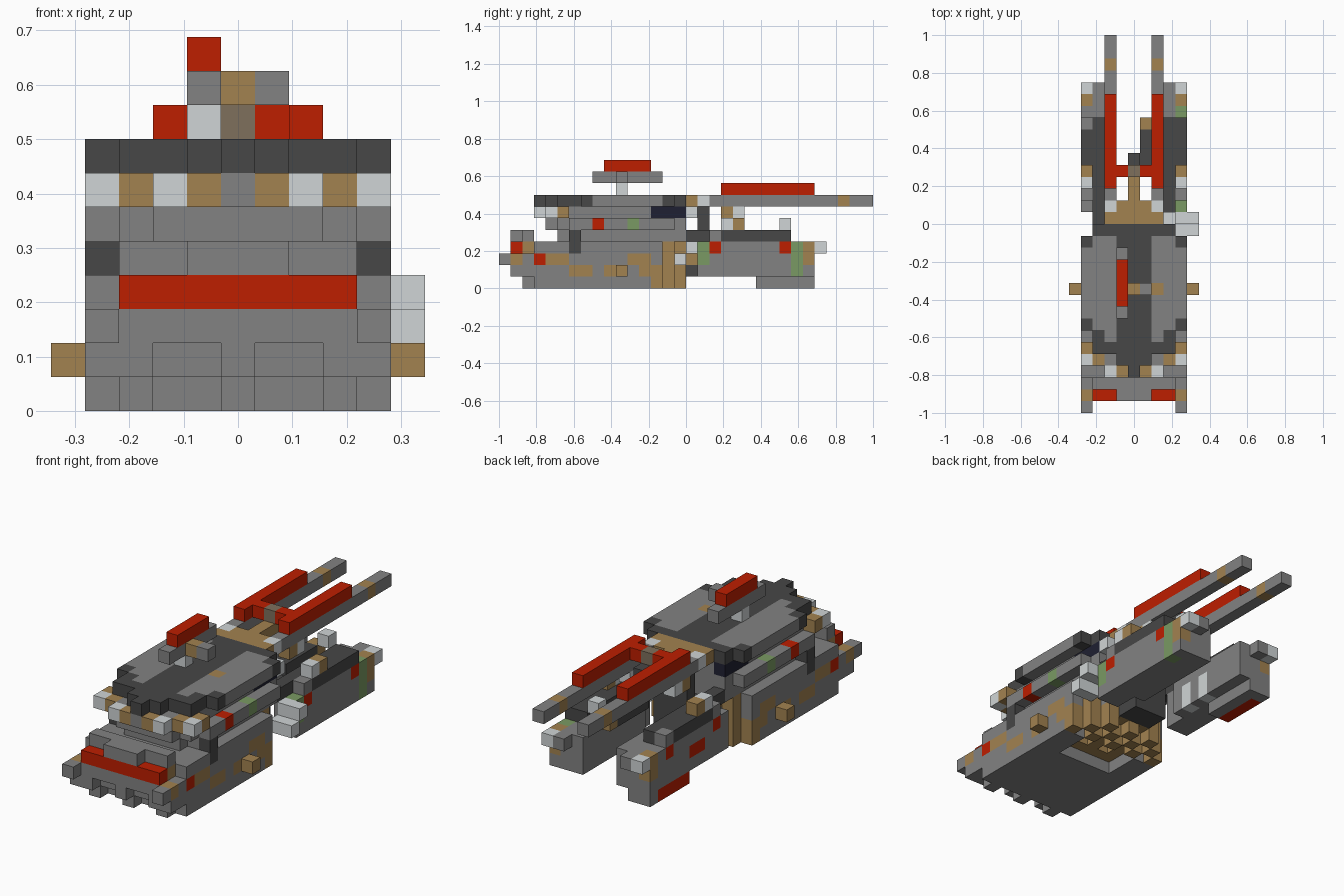
import bpy
import bmesh
from mathutils import Vector

cube = bpy.data.objects.get("Cube")
if cube:
    bpy.data.objects.remove(cube, do_unlink=True)

UNIT = 1 / 16
PALETTE = {
    "steel grey": "#828282", "dark grey": "#474747", "pale grey": "#d0d5d6",
    "tan": "#a28250", "red": "#be1e00", "green": "#7a9a63",
    "navy": "#1f2032", "olive brown": "#7e705c",
}
GREY, DARK, PALE, TAN, RED, GREEN, NAVY, OLIVE = PALETTE
NAMES = list(PALETTE)


def linear(value):
    value /= 255
    return value / 12.92 if value <= 0.04045 else ((value + 0.055) / 1.055) ** 2.4


def make_material(name, code):
    colour = [linear(int(code[n:n + 2], 16)) for n in (1, 3, 5)] + [1]
    material = bpy.data.materials.new(name)
    material.use_nodes = True
    material.diffuse_color = colour
    node = material.node_tree.nodes["Principled BSDF"]
    node.inputs["Base Color"].default_value = colour
    node.inputs["Roughness"].default_value = 0.9
    return material


MATERIALS = [make_material(name, code) for name, code in PALETTE.items()]
blocks = {}


def span(value):
    return range(value[0], value[1] + 1) if isinstance(value, tuple) else (value,)


def box(part, colour, x, y, z, mirror=False):
    """Fill a range of unit blocks; later boxes replace earlier ones."""
    for i in span(x):
        for j in span(y):
            for k in span(z):
                blocks[i, j, k] = (part, colour)
                if mirror:
                    blocks[10 - i, j, k] = (part, colour)


def carve(x, y, z):
    """Remove a range of unit blocks on both sides."""
    for i in span(x):
        for j in span(y):
            for k in span(z):
                blocks.pop((i, j, k), None)
                blocks.pop((10 - i, j, k), None)


def stepped(part, colour, z, first_row, widths):
    """Centred rows of given half width, one row after another."""
    for step, half in enumerate(widths):
        box(part, colour, x=(5 - half, 5 + half), y=first_row + step, z=z)


# Main hull with a toothed lower edge, tapering at the far end
box("hull", GREY, x=(1, 9), y=(1, 12), z=(2, 3))
stepped("hull", GREY, (2, 3), 13, [4, 3, 2])
box("hull", GREY, x=(1, 9), y=(2, 12), z=1)
box("hull", GREY, x=(1, 9), y=(3, 12), z=0)
for tooth in (2, 5, 8):
    box("hull", GREY, x=tooth, y=1, z=1)
    box("hull", GREY, x=tooth, y=2, z=0)
box("hull", GREY, x=1, y=1, z=1, mirror=True)
box("hull", GREY, x=1, y=0, z=2, mirror=True)
carve(x=(3, 5), y=(10, 12), z=0)

# Tan lattice under the tapered end
box("lattice", TAN, x=(3, 7), y=(10, 12), z=1)
for row, first in ((13, 1), (14, 2), (15, 3)):
    box("lattice", TAN, x=(first, first + 1), y=row, z=1, mirror=True)
    for i in range(first, 11 - first, 2):
        box("lattice", TAN, x=i, y=row, z=0)
for i in (4, 6):
    carve(x=i, y=11, z=1)

# Rear bumper
box("bumper", RED, x=(2, 8), y=1, z=3)
box("bumper", GREY, x=(4, 6), y=1, z=4)
box("bumper", GREY, x=(2, 8), y=2, z=4)
carve(x=1, y=(1, 2), z=3)
box("bumper", TAN, x=2, y=2, z=3, mirror=True)
box("bumper", TAN, x=1, y=1, z=2, mirror=True)

# Coloured running gear along both sides
for row, level in ((6, 1), (7, 1), (9, 1), (12, 1), (4, 2), (5, 2),
                   (11, 2), (12, 2)):
    box("running_gear", TAN, x=1, y=row, z=level, mirror=True)
box("running_gear", TAN, x=2, y=14, z=(2, 3), mirror=True)
box("running_gear", TAN, x=3, y=15, z=3, mirror=True)
box("running_gear", RED, x=1, y=3, z=2, mirror=True)
box("running_gear", DARK, x=1, y=6, z=3, mirror=True)
box("axle_ends", TAN, x=0, y=10, z=1, mirror=True)
box("side_canisters", PALE, x=(9, 10), y=15, z=2)
box("side_canisters", PALE, x=(9, 10), y=16, z=3)

# Turret body with recessed bands under the skirt and the roof
stepped("turret", GREY, 4, 5, [2] + [3] * 10)
stepped("turret", GREY, 5, 4, [2, 3] + [4] * 9 + [3])
stepped("turret", GREY, 6, 3, [2, 4, 4] + [3] * 10)
box("turret", DARK, x=1, y=6, z=4, mirror=True)
box("turret", RED, x=1, y=8, z=5, mirror=True)
box("turret", GREEN, x=1, y=11, z=5, mirror=True)
box("turret", NAVY, x=2, y=(13, 15), z=6, mirror=True)

# Storage band behind the turret
box("storage_band", PALE, x=3, y=3, z=6, mirror=True)
box("storage_band", TAN, x=4, y=3, z=6, mirror=True)
box("storage_band", PALE, x=1, y=4, z=6, mirror=True)
box("storage_band", TAN, x=2, y=4, z=6, mirror=True)
box("storage_band", TAN, x=1, y=5, z=6, mirror=True)

# Roof with two grey side panels and a tan nose
stepped("roof", DARK, 7, 3, [0, 1, 3, 3] + [4] * 8 + [3])
box("roof", GREY, x=1, y=(8, 13), z=7, mirror=True)
box("roof", GREY, x=2, y=(7, 14), z=7, mirror=True)
box("roof", GREY, x=3, y=(6, 14), z=7, mirror=True)
box("roof", TAN, x=7, y=10, z=7)
stepped("roof_nose", TAN, 7, 16, [2, 2, 0, 0, 0])
box("roof_nose", PALE, x=3, y=17, z=7, mirror=True)
box("roof_nose", PALE, x=8, y=16, z=6)

# Roof weapon on a short post
box("roof_weapon", PALE, x=4, y=10, z=8)
box("roof_weapon", GREY, x=4, y=(8, 13), z=9)
box("roof_weapon", TAN, x=5, y=10, z=9)
box("roof_weapon", GREY, x=6, y=10, z=9)
box("roof_weapon", RED, x=4, y=(9, 12), z=10)

# Twin barrels with red covers and a cross bar
box("barrels", GREY, x=3, y=(18, 31), z=7, mirror=True)
box("barrels", TAN, x=3, y=29, z=7, mirror=True)
box("barrel_covers", RED, x=3, y=(19, 26), z=8, mirror=True)
box("barrel_covers", RED, x=4, y=20, z=8, mirror=True)
box("barrel_covers", OLIVE, x=5, y=20, z=8)
box("mantlet", DARK, x=(4, 6), y=17, z=(4, 6))
box("mantlet", DARK, x=5, y=21, z=7)

# Link between hull and the forward pods
box("link", DARK, x=(4, 6), y=(16, 17), z=(1, 3))
box("link", TAN, x=(4, 6), y=16, z=2)
box("link", DARK, x=2, y=(16, 17), z=4, mirror=True)

# Forward track pods
box("track_pods", GREY, x=(1, 2), y=(17, 26), z=(1, 3), mirror=True)
box("track_pods", GREY, x=3, y=(19, 26), z=(1, 3), mirror=True)
box("track_pods", GREY, x=(1, 2), y=(22, 26), z=0)
box("track_pods", DARK, x=(1, 2), y=(18, 24), z=4, mirror=True)
box("track_pods", GREY, x=1, y=18, z=4, mirror=True)
box("track_pods", GREY, x=1, y=24, z=4)
box("track_pods", GREY, x=2, y=27, z=3, mirror=True)
box("track_pods", PALE, x=1, y=27, z=3, mirror=True)
box("track_pods", TAN, x=1, y=26, z=(2, 3), mirror=True)
box("track_pods", GREEN, x=9, y=25, z=(1, 3))
box("track_pods", GREEN, x=9, y=17, z=(2, 3))
box("track_pods", RED, x=1, y=18, z=3, mirror=True)
box("track_pods", RED, x=1, y=24, z=3, mirror=True)
box("track_pods", RED, x=1, y=(20, 21), z=2)
box("track_pods", RED, x=1, y=(22, 25), z=0)
for row in (20, 22):
    box("track_pods", PALE, x=3, y=row, z=(1, 2))

# Gear carried on the pods
box("pod_gear", PALE, x=1, y=19, z=5, mirror=True)
box("pod_gear", TAN, x=1, y=20, z=5, mirror=True)
box("pod_gear", TAN, x=3, y=19, z=6, mirror=True)
box("pod_gear", PALE, x=3, y=20, z=6, mirror=True)
box("pod_gear", PALE, x=7, y=24, z=5)
box("inner_rail", DARK, x=6, y=(20, 23), z=4)
box("inner_rail", TAN, x=6, y=24, z=4)

# Outward directions for every block side
SIDES = [Vector(axis) * sign for axis in ((1, 0, 0), (0, 1, 0), (0, 0, 1))
         for sign in (-1, 1)]
ORIGIN = Vector((-5, -15.5, 0.5))


def build_part(part):
    """Turn one part's blocks into a welded skin without hidden faces."""
    bm = bmesh.new()
    for cell, (owner, colour) in blocks.items():
        if owner != part:
            continue
        centre = Vector(cell) + ORIGIN
        for side in SIDES:
            if tuple(int(v) for v in Vector(cell) + side) in blocks:
                continue
            u = Vector((side.y, side.z, side.x)) / 2
            v = side.cross(u)
            middle = centre + side / 2
            corners = (-u - v, u - v, u + v, v - u)
            face = bm.faces.new([bm.verts.new((middle + c) * UNIT) for c in corners])
            face.material_index = NAMES.index(colour)
    bmesh.ops.remove_doubles(bm, verts=bm.verts, dist=UNIT / 100)
    mesh = bpy.data.meshes.new(part)
    bm.to_mesh(mesh)
    bm.free()
    for material in MATERIALS:
        mesh.materials.append(material)
    bpy.context.collection.objects.link(bpy.data.objects.new(part, mesh))


for part in sorted({owner for owner, colour in blocks.values()}):
    build_part(part)
